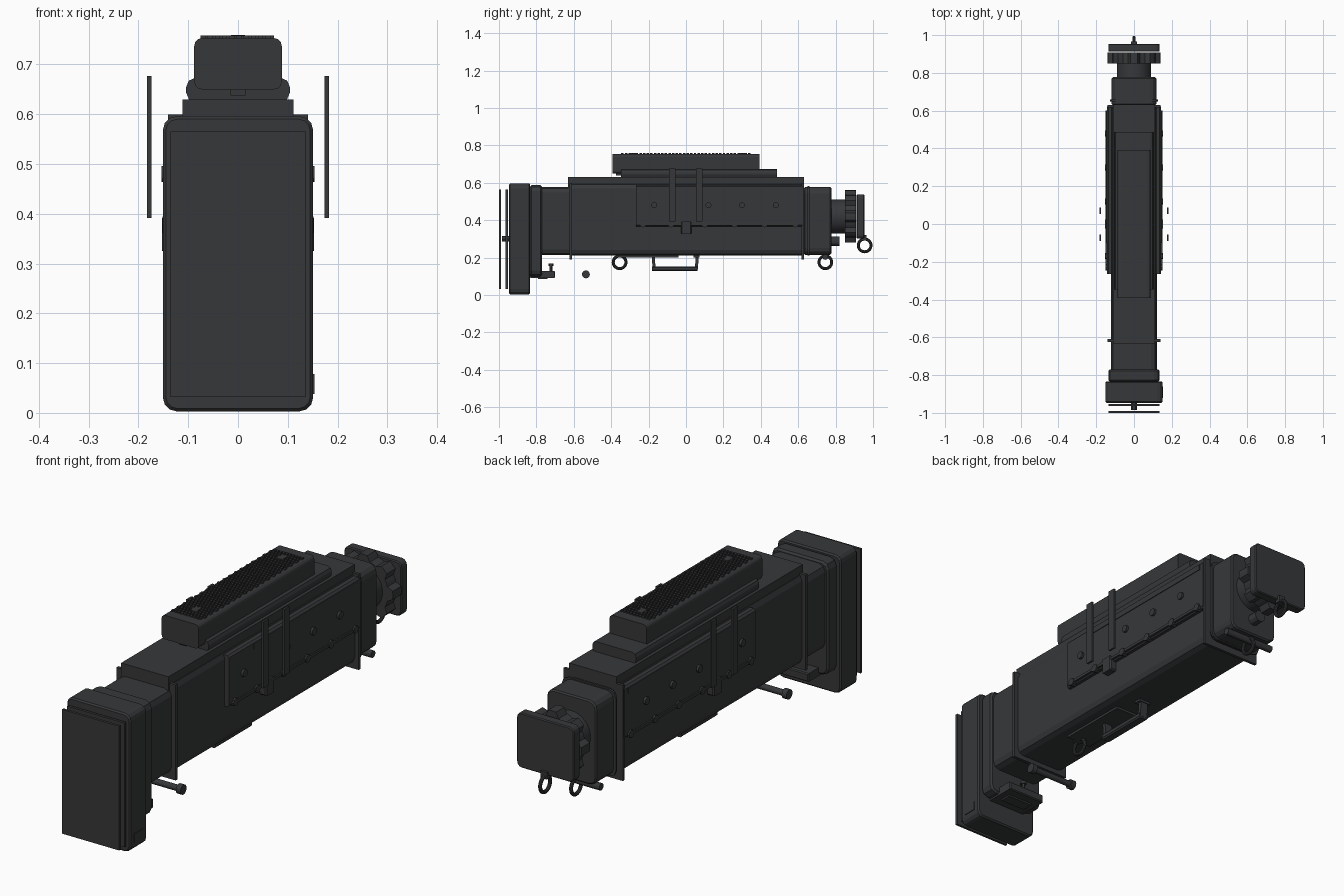
import bpy, bmesh, math
from mathutils import Matrix, Vector

if "Cube" in bpy.data.objects:
    bpy.data.objects.remove(bpy.data.objects["Cube"])

mat = bpy.data.materials.new("dark_metal")
mat.diffuse_color = (0.037, 0.039, 0.041, 1)
mat.use_nodes = True
mat.node_tree.nodes["Principled BSDF"].inputs["Base Color"].default_value = mat.diffuse_color


def finish(name, bm):
    bmesh.ops.recalc_face_normals(bm, faces=bm.faces)
    me = bpy.data.meshes.new(name)
    bm.to_mesh(me)
    bm.free()
    ob = bpy.data.objects.new(name, me)
    bpy.context.collection.objects.link(ob)
    me.materials.append(mat)
    return ob


def smooth(ob):
    bpy.ops.object.select_all(action='DESELECT')
    bpy.context.view_layer.objects.active = ob
    ob.select_set(True)
    bpy.ops.object.shade_smooth_by_angle()
    return ob


def box(name, x, y, z, c=0.0, seg=1, edge=0.0):
    """Box from ranges; c bevels the long y edges, edge bevels everything after."""
    bm = bmesh.new()
    lo, hi = Vector((x[0], y[0], z[0])), Vector((x[1], y[1], z[1]))
    m = Matrix.Translation((lo + hi) / 2) @ Matrix.Diagonal((*(hi - lo), 1))
    bmesh.ops.create_cube(bm, size=1, matrix=m)
    if c:
        es = [e for e in bm.edges if abs(e.verts[0].co.y - e.verts[1].co.y) > 1e-4]
        bmesh.ops.bevel(bm, geom=es, offset=c, segments=seg, profile=0.5, affect='EDGES')
    if edge:
        es = [e for e in bm.edges if abs(e.verts[0].co.y - e.verts[1].co.y) < 1e-4]
        bmesh.ops.bevel(bm, geom=es, offset=edge, segments=1, affect='EDGES')
    return finish(name, bm)


def cyl(name, p, r, length, axis='y', n=24, r2=None):
    rot = {'x': Matrix.Rotation(math.pi / 2, 4, 'Y'),
           'y': Matrix.Rotation(-math.pi / 2, 4, 'X'), 'z': Matrix()}[axis]
    bm = bmesh.new()
    bmesh.ops.create_cone(bm, cap_ends=True, segments=n, radius1=r, radius2=r2 or r,
                          depth=length, matrix=Matrix.Translation(p) @ rot)
    return smooth(finish(name, bm))


def ring(name, y, z, r=0.034, t=0.008):
    bpy.ops.mesh.primitive_torus_add(location=(0, y, z), rotation=(0, math.pi / 2, 0),
                                     major_radius=r, minor_radius=t,
                                     major_segments=28, minor_segments=10)
    ob = bpy.context.object
    ob.name = name
    ob.data.materials.append(mat)
    smooth(ob)


def sym(w):
    return (-w, w)


# Front end: two thin plates, large end block and stepped collar
box("front_cover_plate", sym(.136), (-1, -.989), (.032, .565))
box("front_inner_plate", sym(.136), (-.964, -.953), (.032, .565))
cyl("plate_spacer", (0, -.95, .3), .015, .07, n=12)
box("end_block", sym(.151), (-.947, -.833), (.003, .596), .028, 3, .006)
box("end_block_collar", sym(.135), (-.835, -.77), (.1, .587), .03, 2, .008)
box("end_block_side_button", (.148, .154), (-.92, -.86), (.038, .078))

# Bracket and screw under the collar
box("bracket", sym(.09), (-.835, -.7), (.092, .128), 0, 1, .004)
box("bracket_foot", sym(.06), (-.79, -.74), (.085, .1))
cyl("bracket_screw", (0, -.722, .14), .008, .045, 'z', 12)
cyl("bracket_screw_head", (0, -.722, .161), .014, .012, 'z', 12)

# Main body sections
box("front_neck", sym(.121), (-.775, -.62), (.213, .577), .03, 2)
box("main_body", sym(.123), (-.62, .63), (.21, .6), .03, 2)
box("body_top_deck", sym(.112), (-.632, .632), (.57, .63))
box("rear_neck", sym(.118), (.63, .777), (.215, .577), .035, 3, .006)
box("front_flange", sym(.141), (-.624, -.61), (.19, .6))
box("rear_flange", sym(.141), (.617, .63), (.19, .6))
box("rear_flange_thin", sym(.128), (.649, .659), (.21, .582), .03, 2)
box("belly_rail", sym(.06), (-.36, -.04), (.2, .215))

# Raised tier and top box
box("upper_tier", sym(.104), (-.347, .487), (.625, .673), .018, 2)
box("top_box", sym(.088), (-.392, .392), (.65, .753), .016, 3)
box("top_box_lug", sym(.015), (-.375, -.33), (.638, .655))

# Grip texture: staggered studs in one mesh
bm = bmesh.new()
for j in range(36):
    for i in range(10):
        px = -.067 + i * .0145 + (.0035 if j % 2 else -.0035)
        py = -.34 + j * .0194
        bmesh.ops.create_cube(bm, size=1, matrix=Matrix.Translation((px, py, .7545))
                              @ Matrix.Diagonal((.010, .013, .007, 1)))
finish("grip_studs", bm)
for y in (-.285, .3):
    box("top_catch", sym(.014), (y - .02, y + .02), (.75, .759))

# Mirrored side panels, straps, studs and clips
for s in (-1, 1):
    side = "right_" if s > 0 else "left_"

    def sx(a, b):
        return tuple(sorted((s * a, s * b)))
    box(side + "side_panel", sx(.11, .144), (-.266, .622), (.367, .588), .008)
    box(side + "panel_top_lip", sx(.11, .147), (-.1, .6), (.555, .58))
    box(side + "panel_bottom_rail", sx(.12, .15), (-.24, .6), (.372, .384))
    for y in (-.23, -.08, .1, .26, .42, .585):
        cyl(side + "rail_rivet", (s * .14, y, .378), .017, .024, 'x', 8)
    for y in (-.17, .12, .3, .48):
        cyl(side + "panel_stud", (s * .146, y, .48), .016, .016, 'x', 12)
    box(side + "clip", sx(.115, .153), (-.028, .03), (.325, .392), 0, 1, .006)
    for y in (-.073, .07):
        box(side + "strap", sx(.174, .183), (y - .017, y + .017), (.392, .677))

# Rear neck, toothed collar and end plate
cyl("rear_tube", (0, .825, .42), .091, .12, n=32)
bm = bmesh.new()
n = 48
loops = []
for y in (.85, .908):
    loops.append([bm.verts.new((r * math.cos(a), y, .42 + r * math.sin(a)))
                  for a, r in ((2 * math.pi * (k - 1) / n, .14 if k % 6 < 3 else .118)
                               for k in range(n))])
a, b = loops
bm.faces.new(a)
bm.faces.new(b)
for k in range(n):
    bm.faces.new((a[k], a[(k + 1) % n], b[(k + 1) % n], b[k]))
finish("toothed_collar", bm)
box("rear_end_plate", sym(.136), (.912, .954), (.302, .537), .022, 3, .004)
cyl("rear_peg", (0, .797, .287), .026, .05, n=12)

# Hanging rings and their pins
for label, y, z in (("front_ring", -.355, .175), ("middle_ring", .745, .175),
                    ("rear_ring", .955, .265)):
    ring(label, y, z)
box("front_ring_lug", sym(.015), (-.375, -.335), (.2, .22))
box("rear_ring_lug", sym(.015), (.94, .965), (.29, .32))
cyl("ring_pin", (0, .745, .203), .015, .24, 'x', 12)

# Cross rod with headed ends
cyl("cross_rod", (0, -.535, .11), .013, .22, 'x', 16)
for s in (-1, 1):
    cyl("rod_head", (s * .105, -.535, .11), .021, .022, 'x', 16)

# Under handle
box("handle_bar", sym(.022), (-.183, .062), (.127, .153), .006)
for y, k in ((-.17, -1), (.055, 1)):
    leg = box("handle_leg", sym(.018), (y - .008, y + .008), (.135, .215))
    for v in leg.data.vertices:
        if v.co.z > .2:
            v.co.y += k * .006
    box("handle_foot", sym(.028), (y - .016, y + .016), (.2, .214))
